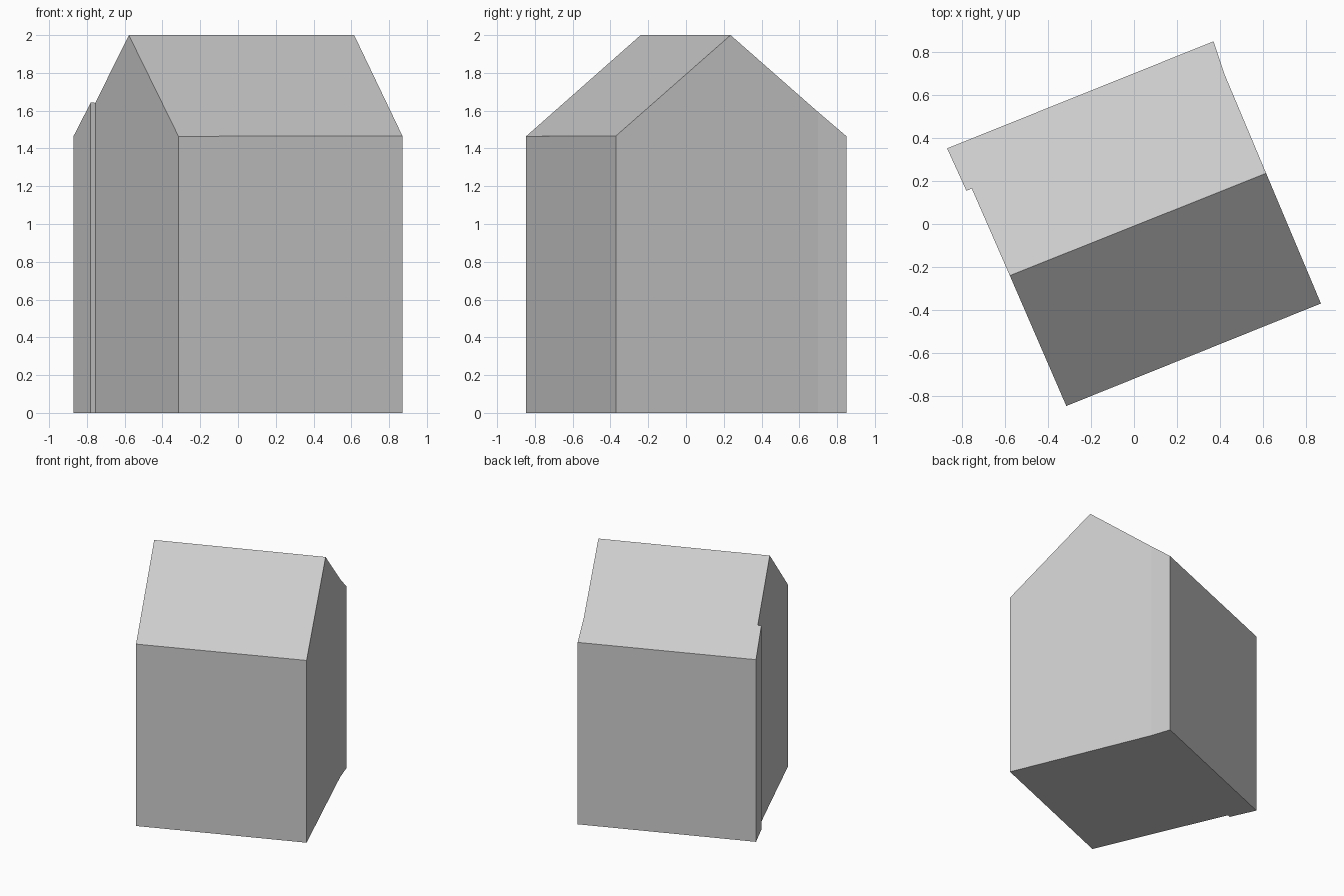
import bpy
import bmesh
from mathutils import Vector

cube = bpy.data.objects.get("Cube")
if cube:
    bpy.data.objects.remove(cube, do_unlink=True)

# Flat plaster grey for the whole block
grey = bpy.data.materials.new("light_grey")
grey.use_nodes = True
colour = (0.6, 0.6, 0.6, 1)
grey.diffuse_color = colour
grey.node_tree.nodes["Principled BSDF"].inputs["Base Color"].default_value = colour

# Footprint: ridge ends, and the outline on either side of the ridge
RIDGE_Z, EAVE_Z = 2.0, 1.465
ridge_west = Vector((-0.578, -0.24))
ridge_east = Vector((0.615, 0.236))
south_side = [(-0.315, -0.847), (0.87, -0.37)]
north_side = [(0.42, 0.70), (0.37, 0.85), (-0.87, 0.352),
              (-0.78, 0.155), (-0.755, 0.165)]

along = (ridge_east - ridge_west).normalized()
across = Vector((-along.y, along.x))
half_span = 0.66


def roof_height(p):
    """Height of the gable roof above a ground point."""
    distance = abs((Vector(p) - ridge_west).dot(across))
    return RIDGE_Z - (RIDGE_Z - EAVE_Z) * distance / half_span


outline = [ridge_west, *south_side, ridge_east, *north_side]
east = len(south_side) + 1

bm = bmesh.new()
base = [bm.verts.new((p[0], p[1], 0)) for p in outline]
top = [bm.verts.new((p[0], p[1], roof_height(p))) for p in outline]

# Floor, two roof slopes, and a wall under each outline edge
bm.faces.new(base[::-1])
bm.faces.new(top[:east + 1])
bm.faces.new(top[east:] + top[:1])
for i in range(len(outline)):
    j = (i + 1) % len(outline)
    bm.faces.new((base[i], base[j], top[j], top[i]))
bmesh.ops.recalc_face_normals(bm, faces=bm.faces)

mesh = bpy.data.meshes.new("gabled_house")
bm.to_mesh(mesh)
bm.free()
mesh.materials.append(grey)
house = bpy.data.objects.new("gabled_house", mesh)
bpy.context.collection.objects.link(house)
